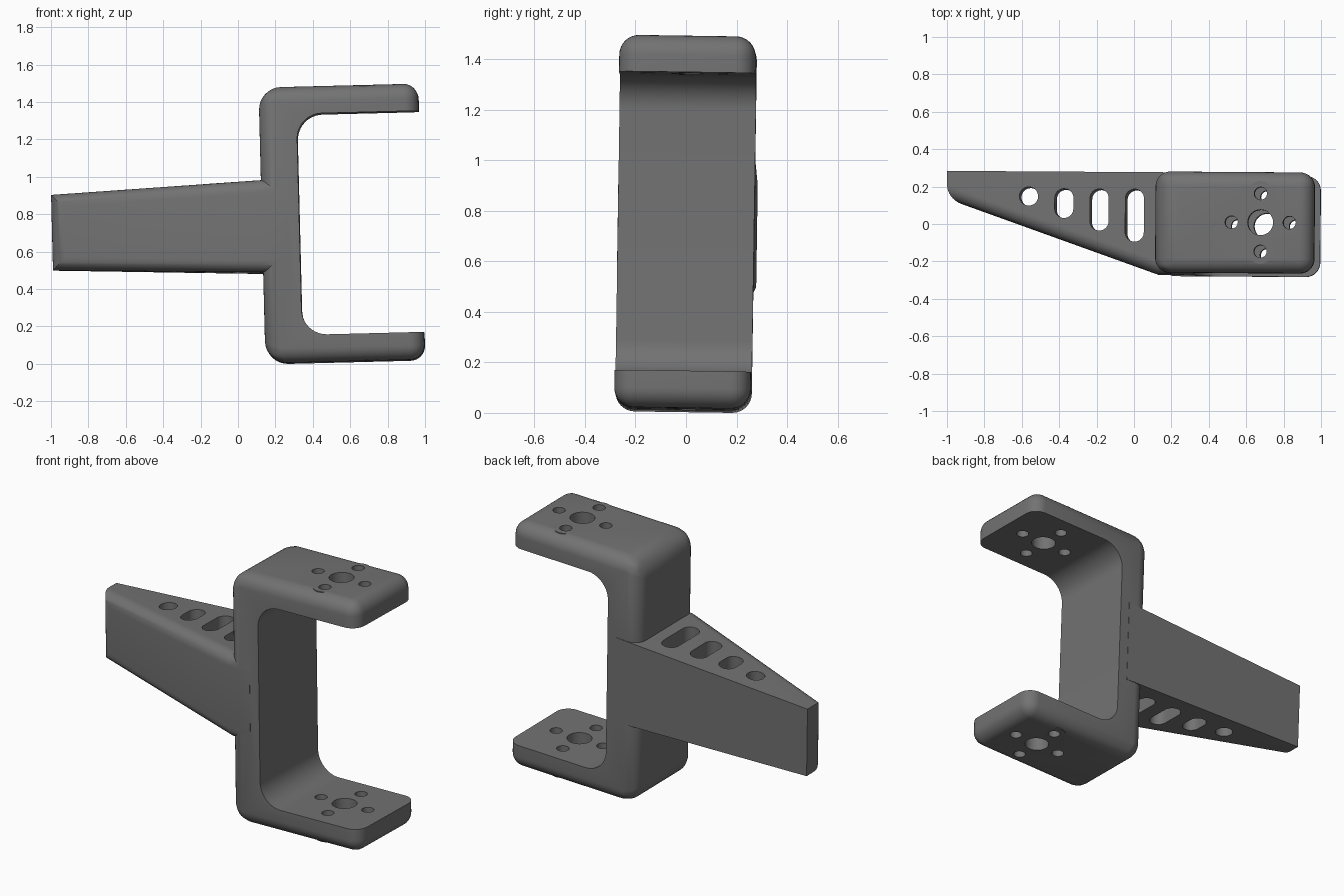
import bpy, bmesh
from math import radians, pi, cos, sin
from mathutils import Matrix, Vector, Euler

if "Cube" in bpy.data.objects:
    bpy.data.objects.remove(bpy.data.objects["Cube"])

H, W, D = 1.475, 0.852, 0.27     # bracket height, width, half depth
WEB, FLANGE = 0.20, 0.146        # wall thicknesses
HOLE_X, PITCH = 0.565, 0.155     # flange hole pattern


def to_object(bm, name):
    bmesh.ops.recalc_face_normals(bm, faces=bm.faces[:])
    me = bpy.data.meshes.new(name)
    bm.to_mesh(me)
    bm.free()
    ob = bpy.data.objects.new(name, me)
    bpy.context.collection.objects.link(ob)
    return ob


def prism(name, pts, offset):
    """Extrude a closed 3D outline along offset."""
    bm = bmesh.new()
    face = bm.faces.new([bm.verts.new(p) for p in pts])
    ext = bmesh.ops.extrude_face_region(bm, geom=[face], use_keep_orig=True)
    verts = [v for v in ext["geom"] if isinstance(v, bmesh.types.BMVert)]
    bmesh.ops.translate(bm, verts=verts, vec=offset)
    return to_object(bm, name)


def slot(name, x, y0, y1, r, z0, z1, n=16):
    """Upright slot (or cylinder when y0 == y1) with rounded ends."""
    pts = []
    for i in range(n + 1):
        pts.append((x + r * cos(pi * i / n), y1 + r * sin(pi * i / n), z0))
    first = 0 if y1 > y0 else 1
    for i in range(first, n + 1 - first):
        pts.append((x - r * cos(pi * i / n), y0 - r * sin(pi * i / n), z0))
    return prism(name, pts, (0, 0, z1 - z0))


def apply_mod(ob, mod):
    with bpy.context.temp_override(object=ob, active_object=ob):
        bpy.ops.object.modifier_apply(modifier=mod.name)


def boolean(ob, other, op):
    mod = ob.modifiers.new("cut", 'BOOLEAN')
    mod.operation, mod.object, mod.solver = op, other, 'EXACT'
    apply_mod(ob, mod)
    bpy.data.objects.remove(other)


def round_edges(ob, width, weight_of, segments=8):
    """Bevel edges by weight; weight_of(a, b) gets the end points."""
    me = ob.data
    attr = me.attributes.new("bevel_weight_edge", 'FLOAT', 'EDGE')
    for e in me.edges:
        a, b = (me.vertices[i].co for i in e.vertices)
        attr.data[e.index].value = weight_of(a, b)
    mod = ob.modifiers.new("round", 'BEVEL')
    mod.limit_method, mod.width, mod.segments = 'WEIGHT', width, segments
    apply_mod(ob, mod)


# C-shaped body: rounded block, larger rounding on the two back corners
body = prism("bracket", [(0, -D, 0), (W, -D, 0), (W, D, 0), (0, D, 0)], (0, 0, H))


def body_weight(a, b):
    back_corner = abs(a.x) < 1e-4 and abs(b.x) < 1e-4 and abs(a.z - b.z) < 1e-4
    return 1.0 if back_corner else 0.65


round_edges(body, 0.12, body_weight)

# open channel between the flanges, with filleted inner corners
channel = prism("channel_cutter",
                [(WEB, -1, FLANGE), (1.3, -1, FLANGE),
                 (1.3, -1, H - FLANGE), (WEB, -1, H - FLANGE)], (0, 2, 0))
round_edges(channel, 0.135,
            lambda a, b: float(abs(a.y - b.y) > 1 and a.x < 0.5), 12)
boolean(body, channel, 'DIFFERENCE')

# tapered arm: flat back, slanting front, rounded front edges
L, IN, MID = 1.126, 0.14, H / 2 - 0.004
yb, yf = D + 0.002, -D - 0.001
plan = [(-L, yb), (-L, 0.125), (0, yf), (IN, yf), (IN, yb)]


def half(x):
    return 0.252 + 0.05 * min(x, 0.05) / L


arm = prism("arm", [(x, y, MID - half(x)) for x, y in plan], (0, 0, 1))
for v in arm.data.vertices:
    if v.co.z > MID:
        v.co.z = MID + half(v.co.x)


def arm_weight(a, b):
    front = all(p.y < 0.2 for p in (a, b))
    upright = abs(a.z - b.z) > 0.1
    return float(front and (not upright or a.x < -1))


round_edges(arm, 0.07, arm_weight)
boolean(body, arm, 'UNION')

# small bosses filling the rounded flange edges around the side holes
for s in (-1, 1):
    for z0, z1 in ((0.0007, 0.09), (H - 0.09, H - 0.0007)):
        boolean(body, slot("boss", HOLE_X, s * PITCH, s * PITCH, 0.066, z0, z1), 'UNION')

# flange holes: one large, four small, through both flanges
for dx, dy, r in ((0, 0, 0.068), (1, 0, 0.034), (-1, 0, 0.034),
                  (0, 1, 0.034), (0, -1, 0.034)):
    x, y = HOLE_X + dx * PITCH, dy * PITCH
    boolean(body, slot("hole_cutter", x, y, y, r, -0.2, H + 0.2), 'DIFFERENCE')

# lightening slots in the arm, growing toward the body
for i, low in enumerate((0.139, 0.074, 0.008, -0.05)):
    top = 0.139 if i == 0 else 0.131
    boolean(body, slot("slot_cutter", -0.688 + 0.189 * i, low, top, 0.05, 0.3, 1.2),
            'DIFFERENCE')

# slight overall tilt, then rest on the ground, centred
tilt = Euler((radians(-0.85), radians(-1.45), radians(-0.4))).to_matrix().to_4x4()
body.data.transform(tilt)
cos_ = [v.co for v in body.data.vertices]
lo = Vector([min(c[k] for c in cos_) for k in range(3)])
hi = Vector([max(c[k] for c in cos_) for k in range(3)])
body.data.transform(Matrix.Translation((-(lo.x + hi.x) / 2, -(lo.y + hi.y) / 2, -lo.z)))

# dark grey finish
mat = bpy.data.materials.new("dark_grey")
mat.diffuse_color = (0.17, 0.17, 0.17, 1)
mat.use_nodes = True
mat.node_tree.nodes["Principled BSDF"].inputs["Base Color"].default_value = mat.diffuse_color
body.data.materials.clear()
body.data.materials.append(mat)
for p in body.data.polygons:
    p.material_index = 0

bpy.context.view_layer.objects.active = body
body.select_set(True)
bpy.ops.object.shade_smooth_by_angle(angle=radians(30))
